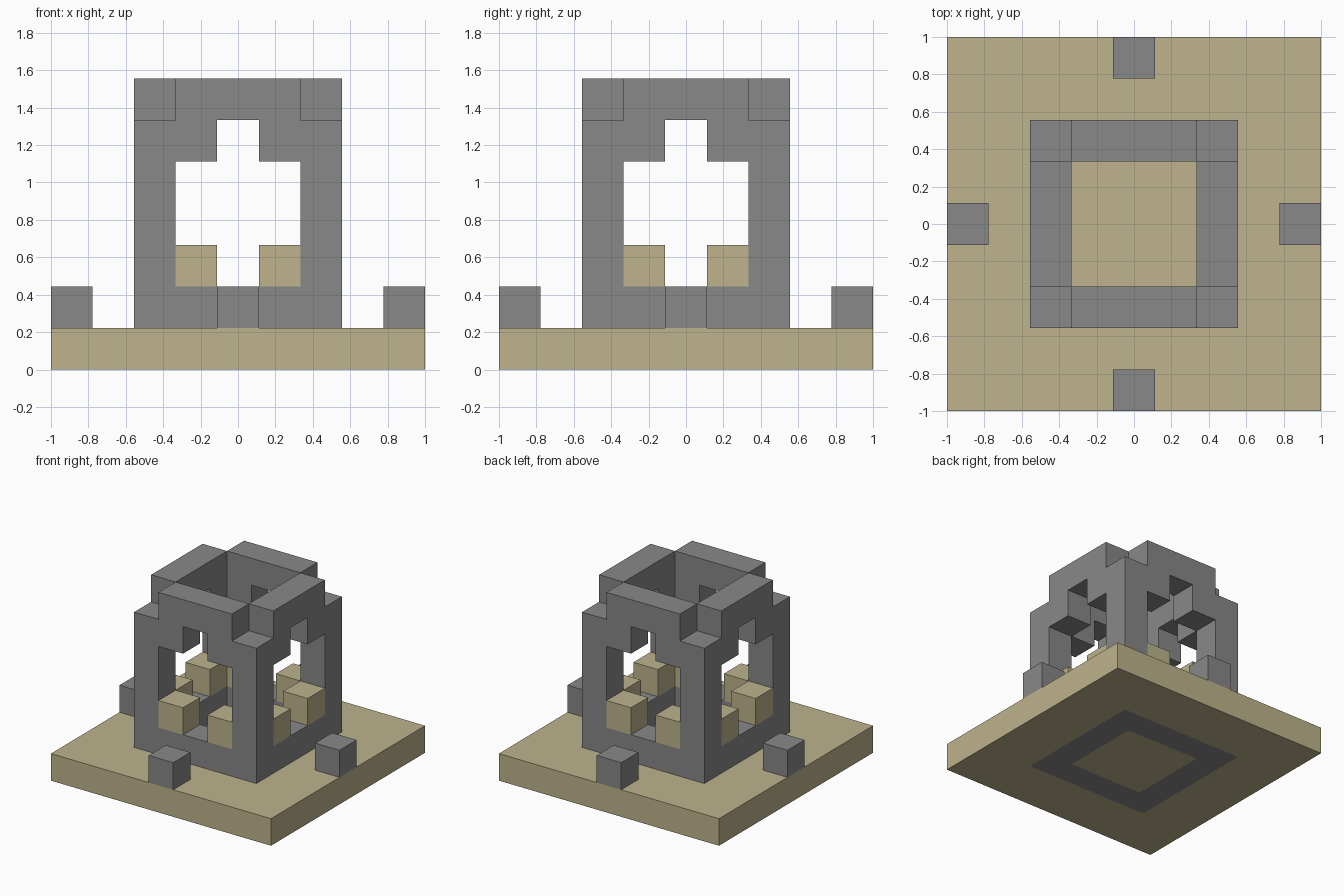
import bpy, bmesh
from mathutils import Vector

cube = bpy.data.objects.get("Cube")
if cube:
    bpy.data.objects.remove(cube)

U = 2 / 9  # size of one block; cells are counted from the centre, layers from the ground


def material(name, rgb):
    m = bpy.data.materials.new(name)
    m.use_nodes = True
    m.diffuse_color = (*rgb, 1)
    m.node_tree.nodes["Principled BSDF"].inputs["Base Color"].default_value = (*rgb, 1)
    return m


stone = material("grey stone", (0.246, 0.246, 0.246))
sand = material("sand", (0.508, 0.451, 0.262))


def box(xs, ys, zs):
    """Cells of a solid box, each range given as first and last cell."""
    span = [range(a, b + 1) for a, b in (xs, ys, zs)]
    return {(x, y, z) for x in span[0] for y in span[1] for z in span[2]}


def four_sides(cells):
    """Repeat cells by quarter turns around the upright axis."""
    out = set()
    for _ in range(4):
        out |= cells
        cells = {(-y, x, z) for x, y, z in cells}
    return out


def build(name, cells, mats, rule=None):
    """Skin a set of cells with outside faces only, merging flat regions."""
    bm = bmesh.new()
    for cell in sorted(cells):
        centre = Vector(cell) + Vector((0, 0, 0.5))
        for axis in range(3):
            for sign in (-1, 1):
                n = Vector((0, 0, 0))
                n[axis] = sign
                if tuple(int(c + d) for c, d in zip(cell, n)) in cells:
                    continue
                a = Vector((0, 0, 0))
                a[(axis + 1) % 3] = 0.5
                b = n.cross(a)
                mid = centre + n / 2
                corners = (mid - a - b, mid + a - b, mid + a + b, mid - a + b)
                face = bm.faces.new([bm.verts.new(p * U) for p in corners])
                face.material_index = rule(cell, n) if rule else 0
    bmesh.ops.remove_doubles(bm, verts=bm.verts, dist=0.001)
    bmesh.ops.dissolve_limit(bm, angle_limit=0.01, verts=bm.verts, edges=bm.edges,
                             delimit={'MATERIAL'})
    mesh = bpy.data.meshes.new(name)
    bm.to_mesh(mesh)
    bm.free()
    for m in mats:
        mesh.materials.append(m)
    obj = bpy.data.objects.new(name, mesh)
    bpy.context.collection.objects.link(obj)


# Ground slab, with the stone footing showing as a square ring underneath
def footing(cell, n):
    return int(n.z < 0 and max(abs(cell[0]), abs(cell[1])) == 2)


build("ground_slab", box((-4, 4), (-4, 4), (0, 0)), [sand, stone], footing)

# Tower frame: corner posts, sills, corbels and crown beams
post = box((-2, -2), (-2, -2), (1, 5))
sill = box((-1, 1), (-2, -2), (1, 1))
corbels = box((-1, -1), (-2, -2), (5, 5)) | box((1, 1), (-2, -2), (5, 5))
crown = box((-1, 1), (-2, -2), (6, 6))
build("tower_frame", four_sides(post | sill | corbels | crown), [stone])

# Sand blocks standing on the sills beside each post
build("sill_blocks", four_sides({(-1, -2, 2), (1, -2, 2)}), [sand])

# Single stones at the middle of each slab edge
build("edge_stones", four_sides({(0, -4, 1)}), [stone])
